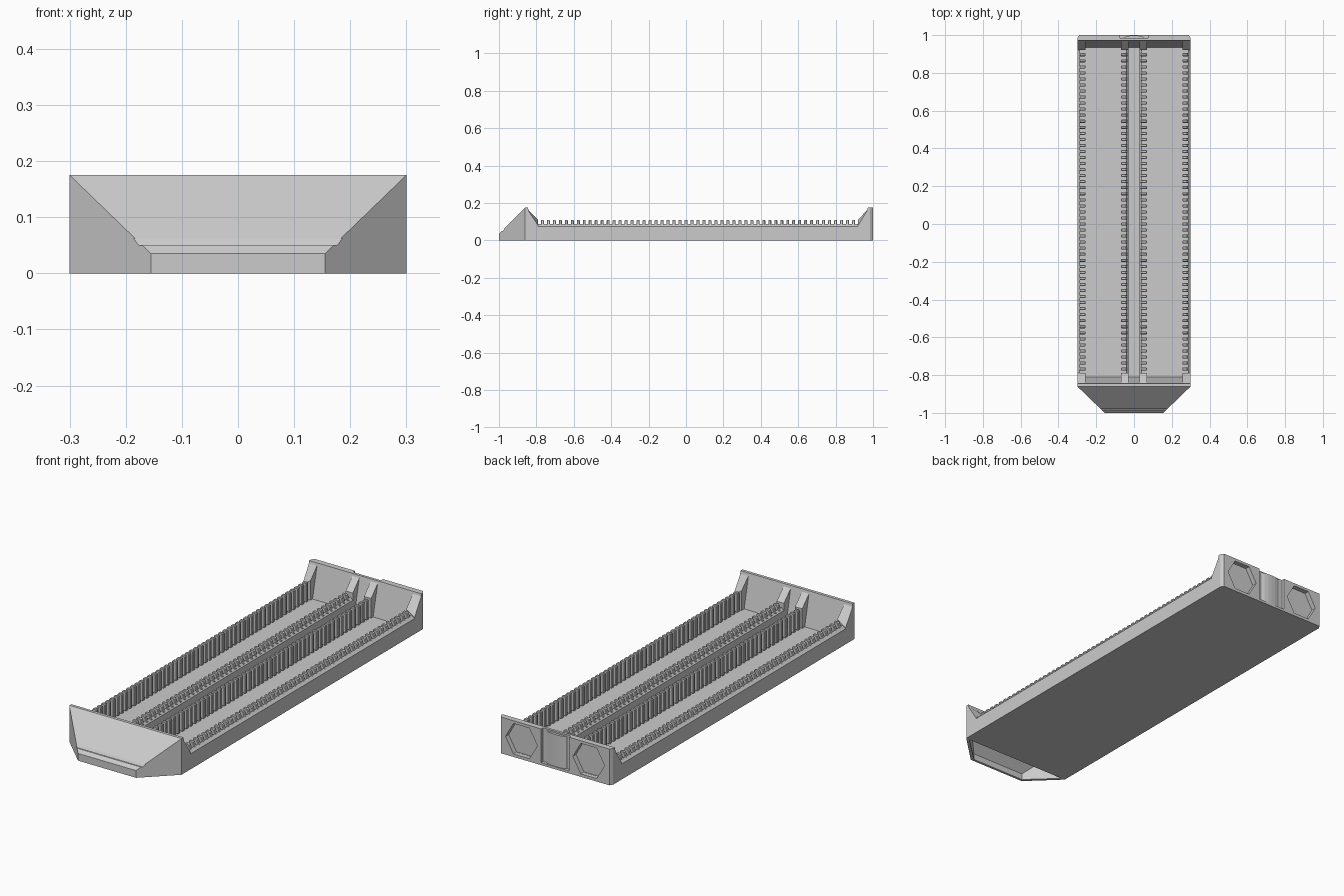
import bpy, bmesh, math
from mathutils import Vector

if "Cube" in bpy.data.objects:
    bpy.data.objects.remove(bpy.data.objects["Cube"])

GREY = (0.6, 0.6, 0.6, 1)
mat = bpy.data.materials.new("light grey plastic")
mat.use_nodes = True
mat.diffuse_color = GREY
mat.node_tree.nodes["Principled BSDF"].inputs["Base Color"].default_value = GREY

FLOOR = 0.015
TOP = 0.175


def finish(name, bm):
    bmesh.ops.recalc_face_normals(bm, faces=bm.faces)
    me = bpy.data.meshes.new(name)
    bm.to_mesh(me)
    bm.free()
    ob = bpy.data.objects.new(name, me)
    bpy.context.collection.objects.link(ob)
    me.materials.append(mat)
    return ob


def prism(name, pts, axis, a, b):
    """Extrude a 2D outline along an axis from a to b."""
    order = {"x": lambda p: (a, p[0], p[1]),
             "y": lambda p: (p[0], a, p[1]),
             "z": lambda p: (p[0], p[1], a)}[axis]
    bm = bmesh.new()
    face = bm.faces.new([bm.verts.new(order(p)) for p in pts])
    ext = bmesh.ops.extrude_face_region(bm, geom=[face])
    shift = Vector([(b - a) * (axis == k) for k in "xyz"])
    bmesh.ops.translate(bm, vec=shift,
                        verts=[v for v in ext["geom"] if isinstance(v, bmesh.types.BMVert)])
    return finish(name, bm)


def hull(name, pts):
    """Convex solid, mirrored in x."""
    bm = bmesh.new()
    for x, y, z in pts:
        bm.verts.new((x, y, z))
        bm.verts.new((-x, y, z))
    bmesh.ops.convex_hull(bm, input=bm.verts)
    bmesh.ops.dissolve_limit(bm, angle_limit=0.01, verts=bm.verts, edges=bm.edges)
    return finish(name, bm)


def cut(target, cutter):
    mod = target.modifiers.new("cut", "BOOLEAN")
    mod.operation = "DIFFERENCE"
    mod.solver = "EXACT"
    mod.object = cutter
    cutter.hide_render = True
    cutter.hide_set(True)
    cutter.display_type = "WIRE"


def rect(a, b, c, d):
    return [(a, c), (b, c), (b, d), (a, d)]


# Tray floor
prism("tray_floor", rect(-0.3, 0.3, -0.86, 0.98), "z", 0, FLOOR)

# End walls, leaning inward at the base
prism("front_wall", [(-0.86, 0), (-0.86, TOP), (-0.845, TOP), (-0.81, FLOOR), (-0.81, 0)],
      "x", -0.3, 0.3)
back = prism("back_wall", [(1, 0), (1, TOP), (0.972, TOP), (0.935, FLOOR), (0.935, 0)],
             "x", -0.3, 0.3)

# Hexagonal pockets and the central groove in the back wall
for side, label in ((1, "left"), (-1, "right")):
    hexagon = [(side * 0.18 + 0.085 * math.cos(k * math.pi / 3),
                0.088 + 0.085 * math.sin(k * math.pi / 3)) for k in range(6)]
    cut(back, prism(label + "_pocket_cutter", hexagon, "y", 0.976, 1.1))
    corner = [(side * 0.3, 0.985), (side * 0.31, 0.985), (side * 0.31, 1.01), (side * 0.29, 1.01),
              (side * 0.29, 1)]
    cut(back, prism(label + "_corner_cutter", corner, "z", -0.1, 0.3))
cut(back, prism("groove_cutter", rect(-0.075, 0.075, 0.985, 1.1), "z", 0.012, 0.3))
arc = [(0.055 * math.cos(t), 0.984 + 0.014 * math.sin(t))
       for t in (k * math.pi / 8 for k in range(9))]
prism("back_rounded_pad", arc, "z", 0.012, TOP - 0.008)

# Hollow sloping pull at the front
pull = hull("front_pull", [(0.3, -0.86, 0), (0.3, -0.86, TOP),
                           (0.155, -1, 0), (0.155, -1, 0.035)])
cut(pull, hull("pull_cutter", [(0.28, -0.861, -0.02), (0.28, -0.861, 0.155),
                               (0.146, -0.988, -0.02), (0.146, -0.988, 0.03)]))
cut(pull, prism("pull_groove_cutter",
                [(-1, 0.05), (-0.979, 0.05), (-0.97, 0.062), (-1, 0.062)], "x", -0.4, 0.4))

# Rails, comb teeth and end gussets, for each side of both bays
rows = (("outer", [(0.3, FLOOR), (0.3, 0.075), (0.285, 0.088), (0.285, FLOOR)],
         [(0.29, FLOOR), (0.29, 0.083), (0.278, 0.11), (0.256, 0.11), (0.256, FLOOR)],
         (0.256, 0.3)),
        ("inner", [(0.03, FLOOR), (0.03, 0.075), (0.043, 0.088), (0.043, FLOOR)],
         [(0.035, FLOOR), (0.035, 0.083), (0.045, 0.11), (0.068, 0.11), (0.068, FLOOR)],
         (0.03, 0.068)))
for side, label in ((1, "left"), (-1, "right")):
    for row, rail, tooth, (x0, x1) in rows:
        name = label + "_" + row
        prism(name + "_rail", [(side * x, z) for x, z in rail], "y", -0.85, 0.96)
        comb = prism(name + "_comb", [(side * x, z) for x, z in tooth], "y", -0.776, -0.76)
        bevel = comb.modifiers.new("soft edges", "BEVEL")
        bevel.width = 0.003
        bevel.segments = 1
        arr = comb.modifiers.new("teeth", "ARRAY")
        arr.count = 53
        arr.use_relative_offset = False
        arr.use_constant_offset = True
        arr.constant_offset_displace = (0, 0.032, 0)
        for end, y_in, y_out in (("front", -0.79, -0.85), ("back", 0.92, 0.975)):
            gusset = prism(name + "_" + end + "_gusset",
                           [(y_in, FLOOR), (y_in, 0.11), (y_out, TOP - 0.005), (y_out, FLOOR)],
                           "x", side * x0, side * x1)
            # Slope the upper back edge of each gusset toward the bay
            if row == "outer":
                for v in gusset.data.vertices:
                    if abs(v.co.x) > 0.29 and v.co.z > 0.1 and v.co.y in (gusset.data.vertices[1].co.y,):
                        v.co.z = 0.08
